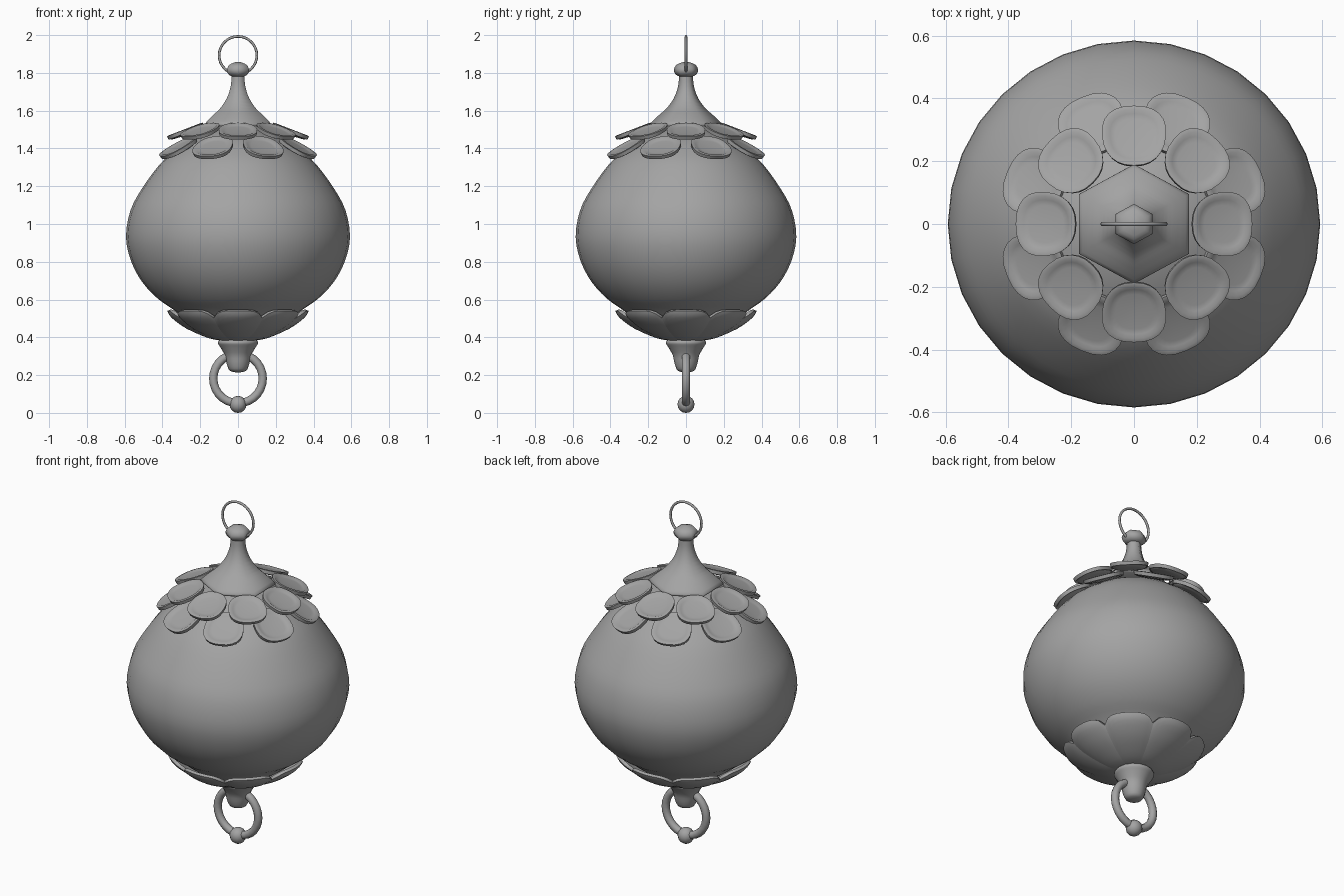
import bpy, bmesh, math
from mathutils import Matrix, Vector

cube = bpy.data.objects.get("Cube")
if cube:
    bpy.data.objects.remove(cube, do_unlink=True)

grey = bpy.data.materials.new("plain_grey")
grey.use_nodes = True
TONE = (0.37, 0.37, 0.37, 1)
grey.diffuse_color = TONE
grey.node_tree.nodes["Principled BSDF"].inputs["Base Color"].default_value = TONE


def finish(bm, name, angle=40, thickness=0):
    """Turn a bmesh into a smooth-shaded object, thickened if asked."""
    bmesh.ops.recalc_face_normals(bm, faces=bm.faces)
    mesh = bpy.data.meshes.new(name)
    bm.to_mesh(mesh)
    bm.free()
    mesh.materials.append(grey)
    obj = bpy.data.objects.new(name, mesh)
    bpy.context.collection.objects.link(obj)
    bpy.ops.object.select_all(action='DESELECT')
    obj.select_set(True)
    bpy.context.view_layer.objects.active = obj
    if thickness:
        mod = obj.modifiers.new("thickness", 'SOLIDIFY')
        mod.thickness = thickness
        mod.offset = 0
        bpy.ops.object.modifier_apply(modifier=mod.name)
    bpy.ops.object.shade_smooth_by_angle(angle=math.radians(angle))
    return obj


def smooth_path(points, steps):
    """Catmull-Rom curve through (radius, height) points."""
    p = [Vector(q) for q in [points[0], *points, points[-1]]]
    out = []
    for a, b, c, d in zip(p, p[1:], p[2:], p[3:]):
        for i in range(steps):
            t = i / steps
            out.append(b + (c - a) * t / 2 + (2*a - 5*b + 4*c - d) * t*t / 2
                       + (3*b - a - 3*c + d) * t**3 / 2)
    return out + [p[-1]]


def skin(bm, rings, closed=True):
    """Bridge consecutive vertex rows with quads."""
    n = len(rings[0])
    for low, high in zip(rings, rings[1:]):
        for i in range(n if closed else n - 1):
            j = (i + 1) % n
            bm.faces.new((low[i], low[j], high[j], high[i]))


def lathe(name, points, sides, steps=3, sx=1, sy=1, angle=40):
    bm = bmesh.new()
    rings = []
    for r, z in smooth_path(points, steps):
        rings.append([bm.verts.new((sx * r * math.sin(math.tau * i / sides),
                                    sy * r * math.cos(math.tau * i / sides), z))
                      for i in range(sides)])
    skin(bm, rings)
    bm.faces.new(rings[0])
    bm.faces.new(rings[-1])
    return finish(bm, name, angle)


def ring(name, z, major, minor, count, around):
    """Upright ring facing the front."""
    bm = bmesh.new()
    rows = []
    for i in range(count):
        a = math.tau * i / count
        row = []
        for k in range(around):
            b = math.tau * k / around
            r = major + minor * math.cos(b)
            row.append(bm.verts.new((r * math.sin(a), minor * math.sin(b),
                                     z + r * math.cos(a))))
        rows.append(row)
    skin(bm, rows + rows[:1])
    return finish(bm, name, 80)


def dished_petal(name, turn, radius, z, tilt, size):
    """Rounded petal with a slightly raised rim."""
    bm = bmesh.new()
    rows = []
    for scale, lift in ((0.3, 0), (0.6, 0.002), (0.8, 0.004), (0.9, 0.011), (1, 0.009)):
        row = []
        for i in range(24):
            a = math.tau * i / 24
            c, s = math.cos(a), math.sin(a)
            x = math.copysign(abs(c) ** 0.85, c) * scale
            y = math.copysign(abs(s) ** 0.85, s) * scale
            row.append(bm.verts.new((x * size, y * size * (1 + 0.08 * x), lift)))
        rows.append(row)
    skin(bm, rows)
    bm.faces.new(rows[0])
    place = (Matrix.Rotation(turn, 4, 'Z') @ Matrix.Translation((radius, 0, z))
             @ Matrix.Rotation(math.radians(tilt), 4, 'Y'))
    bm.transform(place)
    return finish(bm, name, 50, 0.02)


def cup_petal(name, turn):
    """Broad petal hugging the underside of the body."""
    path = smooth_path([(0.09, 0.387), (0.16, 0.402), (0.27, 0.452),
                        (0.345, 0.51), (0.362, 0.545)], 4)
    last = len(path) - 1
    bm = bmesh.new()
    rows = []
    for i in range(11):
        v = i / 5 - 1
        reach = 1 - 0.28 * abs(v) ** 3
        row = []
        for k in range(13):
            t = reach * last * k / 12
            n = min(int(t), last - 1)
            r, z = path[n].lerp(path[n + 1], t - n)
            bulge = 0.014 * (1 - v * v) * k / 12 - 0.01
            a = turn + v * math.radians(22.5)
            row.append(bm.verts.new(((r + bulge) * math.cos(a),
                                     (r + bulge) * math.sin(a), z - bulge * 0.4)))
        rows.append(row)
    skin(bm, rows, closed=False)
    return finish(bm, name, 50, 0.018)


# Round body
lathe("body", [(0.01, 0.39), (0.13, 0.415), (0.25, 0.475), (0.34, 0.545), (0.425, 0.605),
               (0.505, 0.69), (0.565, 0.8), (0.593, 0.93), (0.57, 1.07), (0.51, 1.185),
               (0.415, 1.315), (0.335, 1.385), (0.25, 1.44), (0.14, 1.49), (0.01, 1.515)],
      32, sy=0.985)

# Six-sided spire, bead and hanging loop
lathe("spire", [(0.18, 1.515), (0.19, 1.53), (0.145, 1.575), (0.105, 1.61), (0.065, 1.665),
                (0.042, 1.73), (0.036, 1.8)], 6, sx=1.06, angle=65)
lathe("top_bead", [(0.025, 1.778), (0.053, 1.79), (0.064, 1.815), (0.05, 1.843),
                   (0.012, 1.858)], 6, sx=1.05, angle=65)
ring("top_loop", 1.893, 0.1, 0.007, 32, 8)

# Petal collars
for i in range(8):
    turn = math.tau * i / 8
    dished_petal(f"upper_petal_{i + 1}", turn, 0.275, 1.482, 21, 0.1)
    dished_petal(f"lower_petal_{i + 1}", turn + math.pi / 8, 0.335, 1.396, 30, 0.105)
    cup_petal(f"bottom_petal_{i + 1}", turn)

# Bottom socket, ring and ball
lathe("bottom_socket", [(0.015, 0.215), (0.045, 0.225), (0.06, 0.26), (0.07, 0.305),
                        (0.092, 0.345), (0.107, 0.37), (0.1, 0.385)], 16, angle=65)
ring("bottom_ring", 0.182, 0.131, 0.022, 28, 10)
lathe("bottom_ball", [(0.044 * math.sin(a) + 0.001, 0.045 - 0.045 * math.cos(a))
                      for a in (math.pi * k / 8 for k in range(9))], 12, steps=1)
